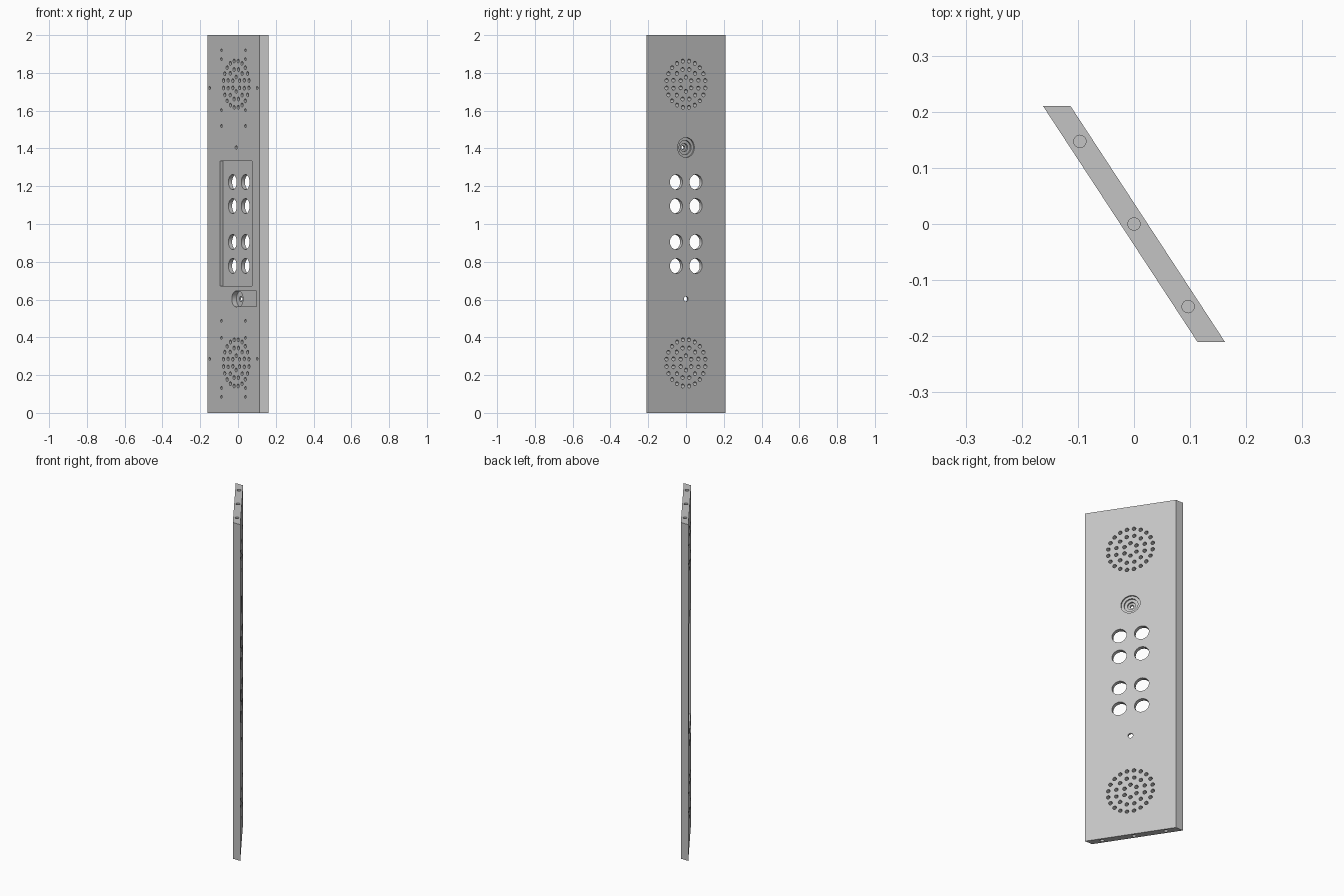
import bpy, bmesh, math
from mathutils import Matrix, Vector

cube = bpy.data.objects.get("Cube")
if cube:
    bpy.data.objects.remove(cube, do_unlink=True)

# Panel frame: across the width, up, and out through the face
ACROSS = Vector((-0.548, 0.837, 0)).normalized()
UP = Vector((0, 0, 1))
OUT = ACROSS.cross(UP)
FRAME = Matrix((ACROSS, UP, OUT)).transposed().to_4x4()
FACE, BACK = 0.0205, -0.0205
MID = -0.0134        # axis of the holes, centred on the face
BACK_MID = 0.0134    # axis of the screw holes, centred on the back
SPEAKERS = (1.74, 0.265)

steel = bpy.data.materials.new("brushed grey metal")
steel.use_nodes = True
GREY = (0.55, 0.55, 0.55, 1)
steel.diffuse_color = GREY
steel.node_tree.nodes["Principled BSDF"].inputs["Base Color"].default_value = GREY


def make_object(name, bm):
    bmesh.ops.recalc_face_normals(bm, faces=bm.faces)
    mesh = bpy.data.meshes.new(name)
    bm.to_mesh(mesh)
    bm.free()
    mesh.materials.append(steel)
    ob = bpy.data.objects.new(name, mesh)
    bpy.context.collection.objects.link(ob)
    return ob


def bore(bm, a, z, radius, start, end, sides=24):
    """Round hole through the panel between two depths."""
    place = FRAME @ Matrix.Translation((a, z, (start + end) / 2))
    bmesh.ops.create_cone(bm, cap_ends=True, segments=sides, radius1=radius,
                          radius2=radius, depth=end - start, matrix=place)


def pocket(bm, a, z, width, height, start, end):
    """Rectangular recess between two depths."""
    place = FRAME @ Matrix.Translation((a, z, (start + end) / 2))
    bmesh.ops.create_cube(bm, size=1, matrix=place @ Matrix.Diagonal(
        (width, height, end - start, 1)))


def cut(target, bm):
    cutter = make_object("cutter", bm)
    cutter.hide_render = True
    mod = target.modifiers.new("cut", 'BOOLEAN')
    mod.operation, mod.solver, mod.object = 'DIFFERENCE', 'EXACT', cutter
    graph = bpy.context.evaluated_depsgraph_get()
    mesh = bpy.data.meshes.new_from_object(target.evaluated_get(graph))
    target.modifiers.clear()
    target.data = mesh
    bpy.data.objects.remove(cutter, do_unlink=True)


# Panel: a slanted slab with mitred ends
bm = bmesh.new()
outline = [(-0.162, 0.21), (-0.113, 0.21), (0.162, -0.21), (0.113, -0.21)]
base = bm.faces.new([bm.verts.new((x, y, 0)) for x, y in outline])
top = bmesh.ops.extrude_face_region(bm, geom=[base])["geom"]
bmesh.ops.translate(bm, vec=(0, 0, 2),
                    verts=[v for v in top if isinstance(v, bmesh.types.BMVert)])
panel = make_object("intercom_panel", bm)

THROUGH = (-0.06, 0.06)

# Button pocket and cable slot in the back, camera recess in the face
bm = bmesh.new()
pocket(bm, MID, 1.0025, 0.31, 0.661, -0.06, BACK + 0.018)
pocket(bm, MID - 0.0985, 0.605, 0.197, 0.082, -0.06, BACK + 0.016)
bore(bm, MID, 1.405, 0.053, FACE - 0.009, 0.06, 40)
cut(panel, bm)

# Button holes, socket recess and second camera step
bm = bmesh.new()
for z in (1.222, 1.095, 0.905, 0.778):
    for side in (-1, 1):
        bore(bm, MID + side * 0.062, z, 0.04, *THROUGH, 40)
bore(bm, MID, 0.603, 0.042, -0.06, BACK + 0.03, 40)
bore(bm, MID, 1.405, 0.038, FACE - 0.018, 0.06, 40)
cut(panel, bm)

# Speaker grilles
bm = bmesh.new()
for centre in SPEAKERS:
    for count, radius in ((20, 0.124), (12, 0.081), (6, 0.038)):
        for i in range(count):
            t = math.tau * (i + 0.5) / count
            bore(bm, MID + radius * math.cos(t), centre + radius * math.sin(t),
                 0.0105, *THROUGH, 16)

# Socket hole and third camera step
bore(bm, MID, 0.603, 0.014, *THROUGH)
bore(bm, MID, 1.405, 0.022, FACE - 0.028, 0.06)

# Blind screw holes in the back, around each speaker
for z in (1.92, 1.873, 1.603, 1.519, 0.487, 0.397, 0.132, 0.085):
    for side in (-1, 1):
        bore(bm, BACK_MID + side * 0.116, z, 0.008, -0.06, BACK + 0.02, 12)
for z in (1.72, 0.286):
    for side in (-1, 1):
        bore(bm, BACK_MID + side * 0.229, z, 0.008, -0.06, BACK + 0.02, 12)

# Fixing holes in the top and bottom edges
for z in (0, 2):
    for step in (-1, 0, 1):
        place = Matrix.Translation(ACROSS * step * 0.176 + UP * z)
        bmesh.ops.create_cone(bm, cap_ends=True, segments=16, radius1=0.011,
                              radius2=0.011, depth=0.1, matrix=place)
cut(panel, bm)

# Camera pinhole
bm = bmesh.new()
bore(bm, MID, 1.405, 0.01, *THROUGH, 16)
cut(panel, bm)

bpy.ops.object.select_all(action='DESELECT')
panel.select_set(True)
bpy.context.view_layer.objects.active = panel
bpy.ops.object.shade_smooth_by_angle(angle=math.radians(35))
